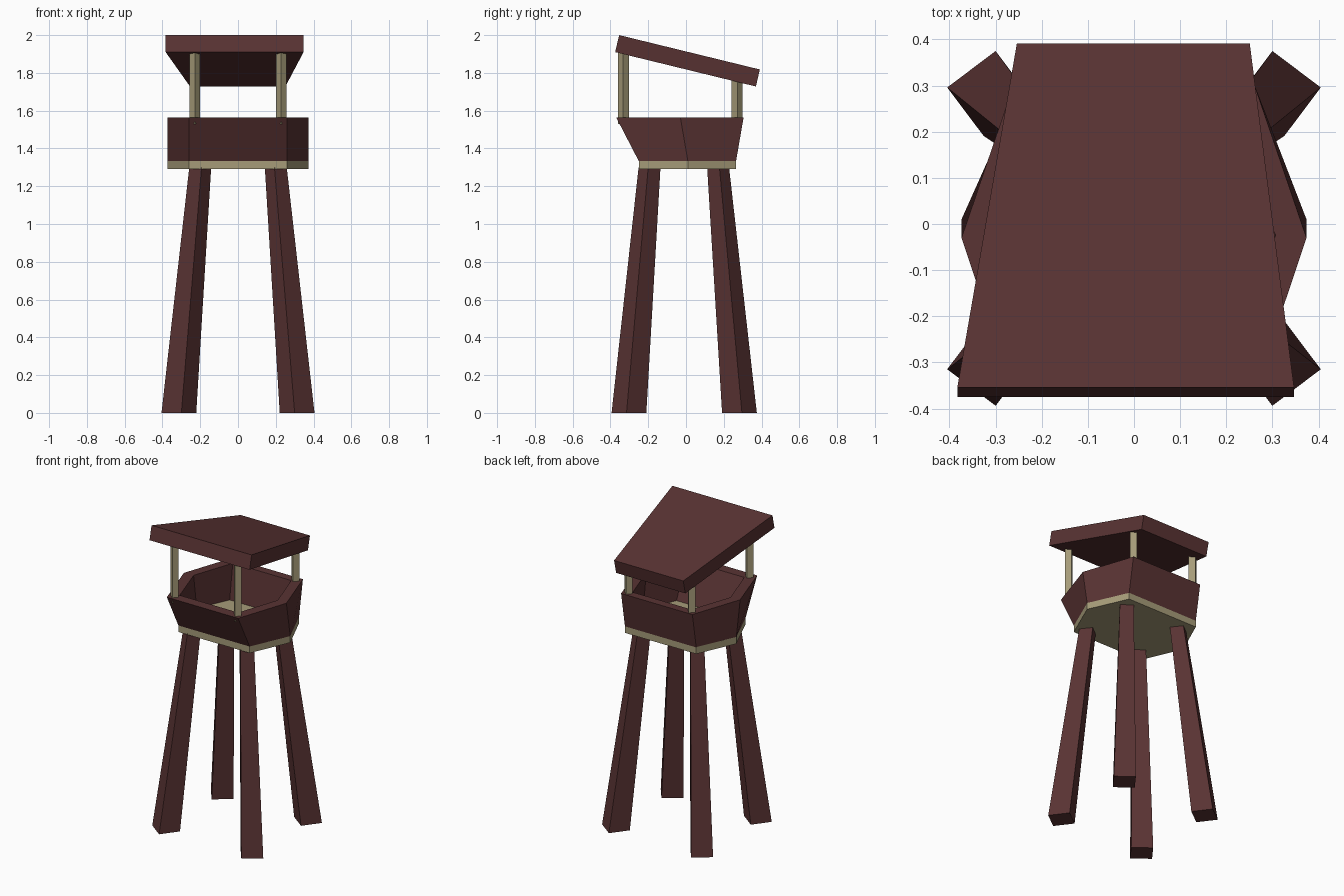
import bpy, bmesh

if "Cube" in bpy.data.objects:
    bpy.data.objects.remove(bpy.data.objects["Cube"])


def material(name, rgb):
    m = bpy.data.materials.new(name)
    m.diffuse_color = (*rgb, 1)
    m.use_nodes = True
    m.node_tree.nodes["Principled BSDF"].inputs["Base Color"].default_value = m.diffuse_color
    return m


WOOD = material("dark_wood", (0.10, 0.033, 0.033))
PALE = material("pale_wood", (0.38, 0.33, 0.19))


def loft(name, rings, mat, closed=False):
    """Skin a stack of rings; cap the ends, or join last ring to first if closed."""
    bm = bmesh.new()
    rows = [[bm.verts.new(p) for p in ring] for ring in rings]
    n = len(rows[0])
    pairs = list(zip(rows, rows[1:]))
    if closed:
        pairs.append((rows[-1], rows[0]))
    else:
        bm.faces.new(rows[0])
        bm.faces.new(rows[-1])
    for a, b in pairs:
        for i in range(n):
            j = (i + 1) % n
            bm.faces.new((a[i], a[j], b[j], b[i]))
    bmesh.ops.recalc_face_normals(bm, faces=bm.faces)
    me = bpy.data.meshes.new(name)
    bm.to_mesh(me)
    bm.free()
    me.materials.append(mat)
    ob = bpy.data.objects.new(name, me)
    bpy.context.collection.objects.link(ob)
    return ob


def hexagon(front, side, back, z, s=1.0):
    pts = [(-.26, front), (.26, front), (.374, side), (.26, back), (-.26, back), (-.374, side)]
    return [(x * s, y * s, z) for x, y in pts]


def diamond(cx, cy, z, r, t, sx, sy):
    """Turned square; t skews the corners so it is rotated slightly off 45 degrees."""
    a, b = (sx * r, sy * t), (-sx * t, sy * r)
    return [(cx + a[0], cy + a[1], z), (cx + b[0], cy + b[1], z),
            (cx - a[0], cy - a[1], z), (cx - b[0], cy - b[1], z)]


# Hexagonal floor and the flared wall around it
loft("floor", [hexagon(-.25, .01, .265, 1.29), hexagon(-.25, .01, .265, 1.335)], PALE)
low, high = (-.25, .01, .265, 1.333), (-.37, -.03, .305, 1.565)
loft("cabin_wall", [hexagon(*low), hexagon(*high), hexagon(*high, .82), hexagon(*low, .82)],
     WOOD, closed=True)

# Splayed tapering legs and roof posts at the four corners
for sy, end in ((-1, "front"), (1, "back")):
    for sx, side in ((-1, "left"), (1, "right")):
        y0, y1 = (-.302, -.193) if sy < 0 else (.283, .17)
        loft(f"{end}_{side}_leg", [diamond(sx * .313, y0, 0, .092, .013, sx, sy),
                                   diamond(sx * .2, y1, 1.3, .058, .007, sx, sy)], WOOD)
        y, top = (-.331, 1.91) if sy < 0 else (.27, 1.77)
        loft(f"{end}_{side}_post", [diamond(sx * .23, y, 1.53, .028, .002, sx, sy),
                                    diamond(sx * .23, y, top, .028, .002, sx, sy)], PALE)

# Sloping roof slab, wider at the front
bottom = [(-.383, -.375, 1.91), (.347, -.375, 1.91), (.251, .37, 1.728), (-.254, .37, 1.728)]
loft("roof", [bottom, [(x, y + .021, z + .09) for x, y, z in bottom]], WOOD)
